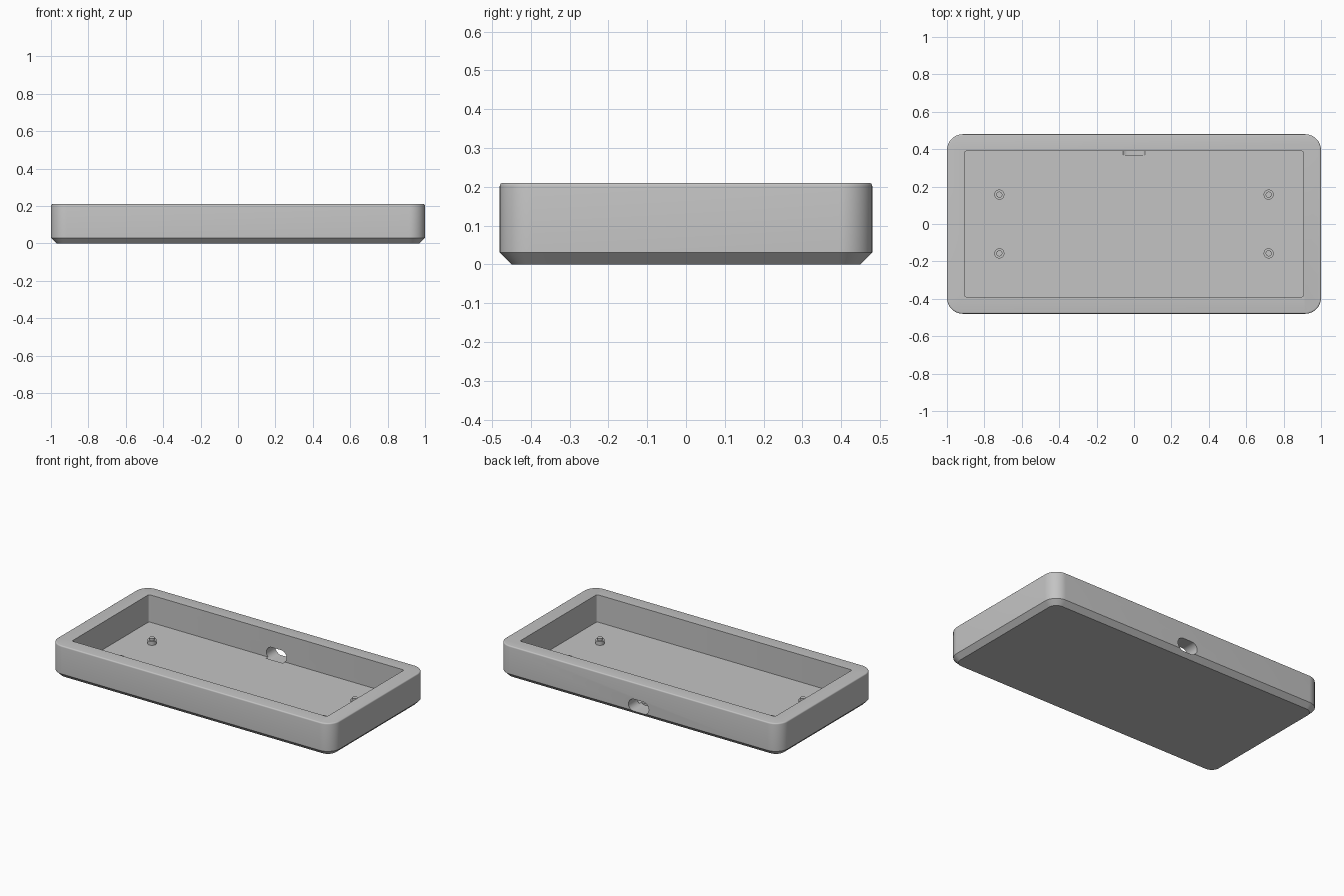
import bpy, bmesh, math

if "Cube" in bpy.data.objects:
    bpy.data.objects.remove(bpy.data.objects["Cube"], do_unlink=True)

HALF_X, HALF_Y, HEIGHT = 1.0, 0.48, 0.21
FLOOR, CHAMFER, FILLET = 0.035, 0.03, 0.008

grey = bpy.data.materials.new("plain grey")
grey.use_nodes = True
colour = (0.55, 0.55, 0.55, 1)
grey.diffuse_color = colour
grey.node_tree.nodes["Principled BSDF"].inputs["Base Color"].default_value = colour


def rounded_rect(hx, hy, r, steps=12):
    """Outline of a rounded rectangle, counter-clockwise."""
    pts = []
    for i, (sx, sy) in enumerate([(1, 1), (-1, 1), (-1, -1), (1, -1)]):
        for k in range(steps + 1):
            a = math.pi / 2 * (i + k / steps)
            pts.append((sx * (hx - r) + r * math.cos(a), sy * (hy - r) + r * math.sin(a)))
    return pts


def loft(name, rings):
    """Closed solid through matching rings of 3D points."""
    bm = bmesh.new()
    loops = [[bm.verts.new(p) for p in ring] for ring in rings]
    n = len(loops[0])
    for a, b in zip(loops, loops[1:]):
        for i in range(n):
            j = (i + 1) % n
            bm.faces.new((a[i], a[j], b[j], b[i]))
    bm.faces.new(loops[0][::-1])
    bm.faces.new(loops[-1])
    bmesh.ops.recalc_face_normals(bm, faces=bm.faces)
    mesh = bpy.data.meshes.new(name)
    bm.to_mesh(mesh)
    bm.free()
    mesh.materials.append(grey)
    obj = bpy.data.objects.new(name, mesh)
    bpy.context.collection.objects.link(obj)
    return obj


def select_only(obj):
    bpy.ops.object.select_all(action="DESELECT")
    obj.select_set(True)
    bpy.context.view_layer.objects.active = obj


def cut(target, cutter):
    mod = target.modifiers.new("cut", "BOOLEAN")
    mod.operation = "DIFFERENCE"
    mod.solver = "EXACT"
    mod.object = cutter
    select_only(target)
    bpy.ops.object.modifier_apply(modifier=mod.name)
    bpy.data.objects.remove(cutter, do_unlink=True)


def smooth(obj):
    select_only(obj)
    bpy.ops.object.shade_smooth_by_angle(angle=math.radians(30))


# Tray body: chamfered underside, rounded corners, softened top rim
levels = [(CHAMFER, 0), (0, CHAMFER)]
for k in range(5):
    a = math.pi / 2 * k / 4
    levels.append((FILLET * (1 - math.cos(a)), HEIGHT - FILLET * (1 - math.sin(a))))
tray = loft("tray", [[(x, y, z) for x, y in rounded_rect(HALF_X - d, HALF_Y - d, 0.085 - d)]
                     for d, z in levels])

# Cavity
inner = rounded_rect(0.905, 0.39, 0.01, 4)
cut(tray, loft("cavity_cutter", [[(x, y, z) for x, y in inner] for z in (FLOOR, 0.3)]))

# Pill-shaped cable opening through the back wall
pill = rounded_rect(0.072, 0.04, 0.0395, 10)
cut(tray, loft("opening_cutter", [[(x, y, z + 0.064) for x, z in pill] for y in (0.37, 0.6)]))
smooth(tray)

# Stepped locating pegs on the floor
profile = [(0.027, FLOOR - 0.005), (0.027, FLOOR + 0.024),
           (0.016, FLOOR + 0.024), (0.016, FLOOR + 0.038)]
for x, side in ((-0.72, "right"), (0.72, "left")):
    for y, end in ((-0.157, "front"), (0.157, "back")):
        rings = [[(x + r * math.cos(t * math.tau / 32), y + r * math.sin(t * math.tau / 32), z)
                  for t in range(32)] for r, z in profile]
        smooth(loft(f"peg_{end}_{side}", rings))
